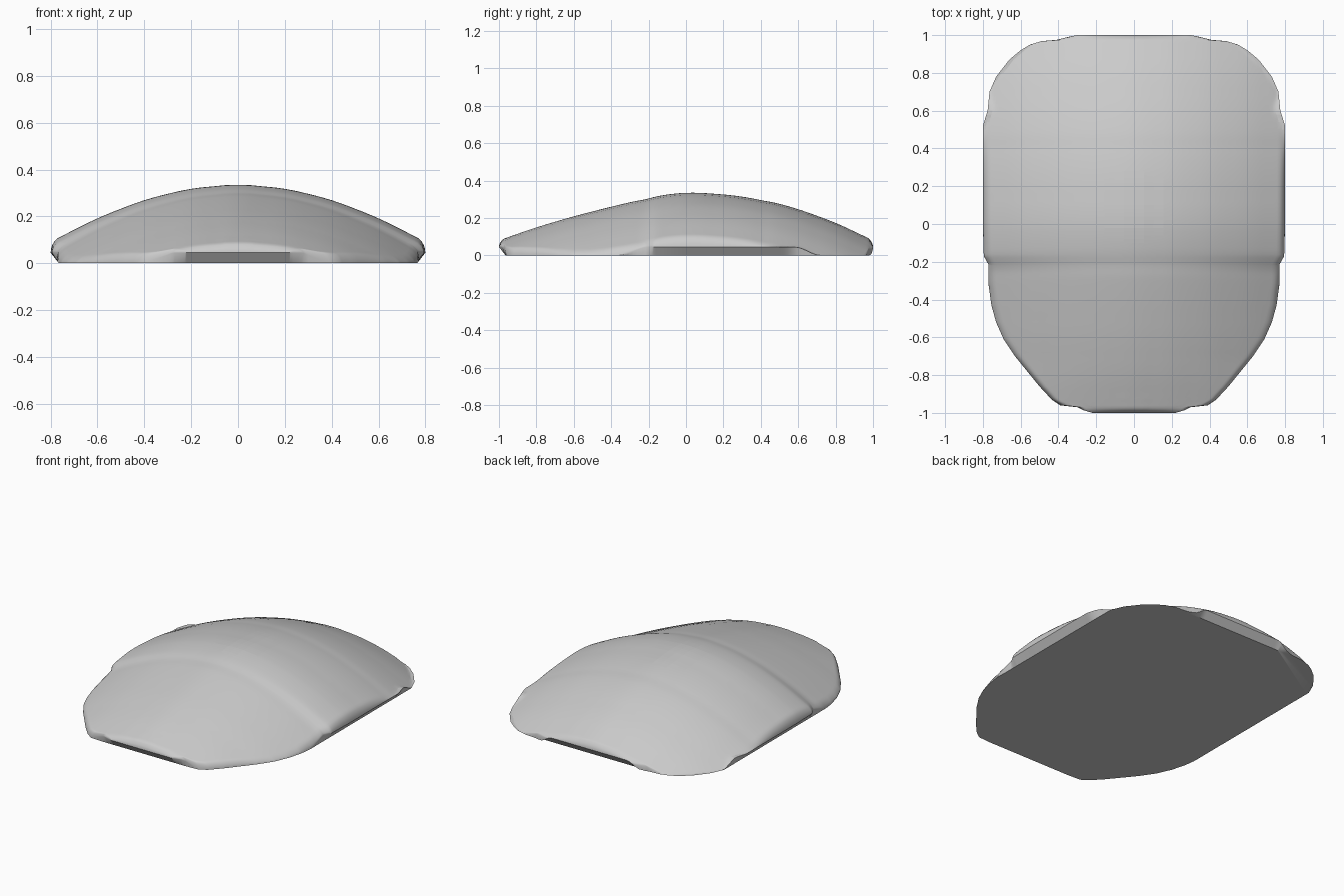
import bpy, bmesh, math

cube = bpy.data.objects.get("Cube")
if cube:
    bpy.data.objects.remove(cube, do_unlink=True)

# Half width of the shell along its length: (y, half width)
OUTLINE = [(-1, .22), (-.985, .27), (-.97, .30), (-.96, .39), (-.93, .435),
           (-.86, .50), (-.78, .565), (-.7, .63), (-.61, .69), (-.52, .73),
           (-.43, .755), (-.32, .77), (-.215, .77), (-.17, .795), (0, .80),
           (.52, .80), (.6, .775), (.7, .765), (.78, .73), (.87, .66), (.92, .60),
           (.95, .55), (.968, .49), (.975, .41), (.99, .35), (1, .30)]
# Height of the spine: (y, z), and of the cross section: (x, z)
SPINE = [(-1, .08), (-.8, .15), (-.6, .209), (-.4, .26), (-.2, .307), (-.08, .33),
         (.04, .337), (.25, .322), (.45, .289), (.6, .248), (.8, .175), (1, .08)]
CROSS = [(0, .337), (.2, .321), (.4, .272), (.6, .194), (.8, .092)]
PEAK = .335
LIP = .045        # height of the overhanging lips
EDGE = .03        # width of the rounded rim


def lerp_table(table, t):
    for (a, va), (b, vb) in zip(table, table[1:]):
        if t <= b:
            return va + (vb - va) * (t - a) / (b - a)
    return table[-1][1]


def soft_table(table, t, r=.06):
    # Averaging neighbouring samples rounds the corners of the profile
    r = min(r, t - table[0][0], table[-1][0] - t)
    return sum(lerp_table(table, t + k * r) for k in (-1, -.5, 0, .5, 1)) / 5


def smoothstep(a, b, t):
    t = min(max((t - a) / (b - a), 0), 1)
    return t * t * (3 - 2 * t)


def rim_height(x, y):
    # Raised lips along both sides and both ends; corners touch the ground
    side = smoothstep(-.36, -.2, y) * (1 - smoothstep(.58, .72, y))
    end = smoothstep(.85, .95, abs(y)) * (1 - smoothstep(.27, .37, x))
    return LIP * max(side, end)


def dome(x, y, half_width):
    x = abs(x)
    along = soft_table(SPINE, y)
    across = soft_table(CROSS, x) if x > .06 else PEAK - .4 * x * x
    z = along + across - PEAK + .5 * (PEAK - along) * (PEAK - across)
    # lower front plate and shallow seams between the three plates
    front_plate = 1 - smoothstep(-.27, -.15, y)
    z -= front_plate * smoothstep(-1, -.7, y) * .02 * (x / .77) ** 2
    z -= .003 * math.exp(-((y + .22) / .04) ** 2)
    z -= .002 * math.exp(-((y - .41) / .04) ** 2)
    # rounded rim
    rim = rim_height(x, y)
    inset = min(max(min(half_width - x, 1 - abs(y)) / EDGE, 0), 1)
    return rim + max(z - rim, 0) * math.sqrt(1 - (1 - inset) ** 2)


# Domed top as rows across the shell, with extra rows at every outline point
ys = sorted({round(-1 + i * .02, 4) for i in range(101)} | {y for y, _ in OUTLINE}
            | {s * e for s in (-1, 1) for e in (.9985, .995)})
COLS = 48
bm = bmesh.new()
rows = []
for y in ys:
    w = lerp_table(OUTLINE, y)
    xs = [w * math.sin(math.pi / 2 * (2 * i / COLS - 1)) for i in range(COLS + 1)]
    rows.append([bm.verts.new((x, y, dome(x, y, w))) for x in xs])
for a, b in zip(rows, rows[1:]):
    for i in range(COLS):
        bm.faces.new((a[i], a[i + 1], b[i + 1], b[i]))

# Bevel tucked under the rim, then the flat base
rim_edges = [e for e in bm.edges if e.is_boundary]
for g in bmesh.ops.extrude_edge_only(bm, edges=rim_edges)["geom"]:
    if isinstance(g, bmesh.types.BMVert):
        g.co = (min(max(g.co.x, -.765), .765), min(max(g.co.y, -.965), .965), 0)
bmesh.ops.holes_fill(bm, edges=[e for e in bm.edges if e.is_boundary], sides=0)
bmesh.ops.remove_doubles(bm, verts=bm.verts, dist=.0005)
bmesh.ops.recalc_face_normals(bm, faces=bm.faces)

mesh = bpy.data.meshes.new("shell")
bm.to_mesh(mesh)
bm.free()
shell = bpy.data.objects.new("shell", mesh)
bpy.context.collection.objects.link(shell)

grey = bpy.data.materials.new("plain grey")
grey.use_nodes = True
grey.diffuse_color = (.6, .6, .6, 1)
grey.node_tree.nodes["Principled BSDF"].inputs["Base Color"].default_value = (.6, .6, .6, 1)
mesh.materials.append(grey)

bpy.context.view_layer.objects.active = shell
shell.select_set(True)
bpy.ops.object.shade_smooth_by_angle(angle=math.radians(40))
# The base stays flat
for face in mesh.polygons:
    if face.normal.z < -.99:
        face.use_smooth = False
